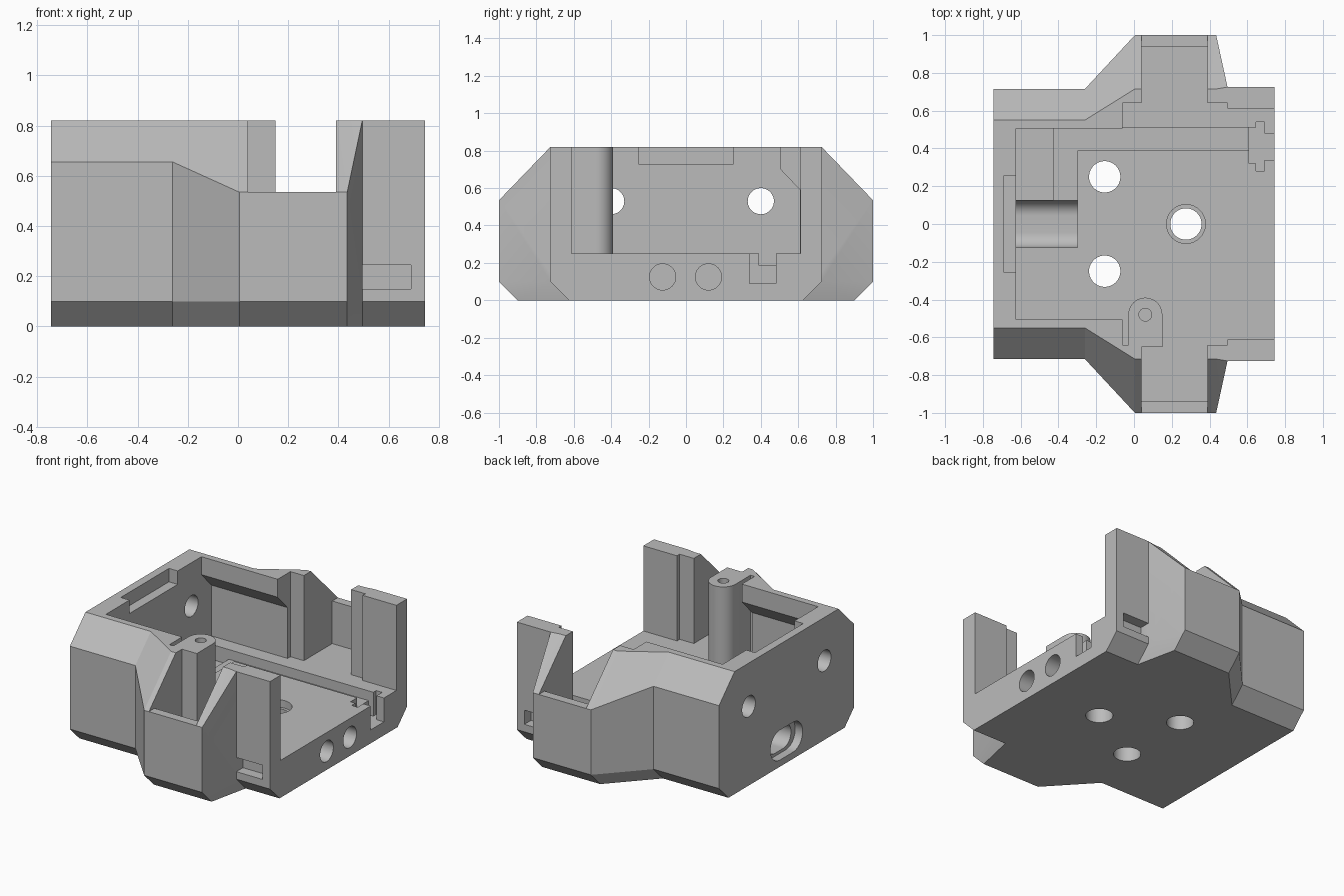
import bpy, bmesh, math
from mathutils import Vector

if "Cube" in bpy.data.objects:
    bpy.data.objects.remove(bpy.data.objects["Cube"], do_unlink=True)

grey = bpy.data.materials.new("plain grey")
grey.use_nodes = True
colour = (0.5, 0.5, 0.5, 1)
grey.diffuse_color = colour
grey.node_tree.nodes["Principled BSDF"].inputs["Base Color"].default_value = colour


def finish(name, bm):
    bmesh.ops.recalc_face_normals(bm, faces=bm.faces)
    mesh = bpy.data.meshes.new(name)
    bm.to_mesh(mesh)
    bm.free()
    mesh.materials.append(grey)
    obj = bpy.data.objects.new(name, mesh)
    bpy.context.collection.objects.link(obj)
    return obj


def prism(name, outline, axis, low, high):
    """Extrude a 2D outline along x (outline is y,z) or z (outline is x,y)."""
    bm = bmesh.new()
    place = (lambda a, b: (low, a, b)) if axis == "x" else (lambda a, b: (a, b, low))
    face = bm.faces.new([bm.verts.new(place(a, b)) for a, b in outline])
    out = bmesh.ops.extrude_face_region(bm, geom=[face])
    step = Vector((high - low, 0, 0)) if axis == "x" else Vector((0, 0, high - low))
    bmesh.ops.translate(bm, vec=step, verts=[g for g in out["geom"] if isinstance(g, bmesh.types.BMVert)])
    return finish(name, bm)


def box(name, x, y, z):
    return prism(name, [(x[0], y[0]), (x[1], y[0]), (x[1], y[1]), (x[0], y[1])], "z", *z)


def arc(cx, cy, r, start, end, n=24):
    return [(cx + r * math.cos(math.radians(start + (end - start) * i / n)),
             cy + r * math.sin(math.radians(start + (end - start) * i / n))) for i in range(n + 1)]


def rod(name, a, b, r, axis, low, high):
    return prism(name, arc(a, b, r, 0, 360, 40)[:-1], axis, low, high)


def slot(name, half, z, r, low, high):
    ends = arc(half - r, z, r, -90, 90) + arc(r - half, z, r, 90, 270)
    return prism(name, ends, "x", low, high)


def boolean(target, tool, operation="DIFFERENCE"):
    mod = target.modifiers.new("cut", "BOOLEAN")
    mod.operation, mod.solver, mod.object = operation, "EXACT", tool
    bpy.context.view_layer.objects.active = target
    bpy.ops.object.modifier_apply(modifier=mod.name)
    bpy.data.objects.remove(tool, do_unlink=True)


# Outer shell: x, half width, shoulder height, half width at the top
TOP = 0.82
sections = [(-0.745, 0.715, 0.655, 0.55), (-0.26, 0.715, 0.655, 0.55),
            (0.005, 1.0, 0.535, 0.715), (0.435, 1.0, 0.535, 0.715),
            (0.495, 0.725, TOP, 0.725), (0.745, 0.725, TOP, 0.725)]
bm = bmesh.new()
rings = []
for x, w, shoulder, top in sections:
    half = [(w - 0.1, 0), (w, 0.1), (w, shoulder), (top, TOP)]
    loop = half + [(-y, z) for y, z in reversed(half)]
    rings.append([bm.verts.new((x, y, z)) for y, z in loop])
for a, b in zip(rings, rings[1:]):
    for i in range(8):
        j = (i + 1) % 8
        bm.faces.new((a[i], a[j], b[j], b[i]))
bm.faces.new(rings[0])
bm.faces.new(rings[-1])
bmesh.ops.remove_doubles(bm, verts=bm.verts, dist=0.0001)
bmesh.ops.triangulate(bm, faces=[f for f in bm.faces if len(f.verts) == 4])
shell = finish("housing_shell", bm)

# Main cavity with overhanging lips, then the open end and the side notches
FLOOR = 0.25
lip = [(0.61, FLOOR), (0.61, 0.59), (0.505, 0.70), (0.505, 0.9)]
boolean(shell, prism("cavity", lip + [(-y, z) for y, z in reversed(lip)], "x", -0.625, -0.05))
for x, y in [((-0.06, 0.495), 0.64), ((0.48, 0.9), 0.612), ((0.04, 0.39), 0.94)]:
    boolean(shell, box("opening", x, (-y, y), (FLOOR, 0.9)))
boolean(shell, box("side_gap", (0.04, 0.39), (-1.1, 1.1), (0.535, 0.9)))
boolean(shell, box("wall_recess", (-0.69, -0.6), (-0.255, 0.255), (0.73, 0.9)))

# Cable channel and stepped connector pocket in the floor
for x, y, z in [((-0.625, -0.425), (0.0, 0.51), 0.15), ((-0.43, -0.3), (0.0, 0.51), 0.185),
                ((-0.31, 0.62), (0.39, 0.51), 0.185), ((0.61, 0.65), (0.32, 0.51), 0.09),
                ((0.645, 0.69), (0.28, 0.54), 0.09), ((0.68, 0.9), (0.34, 0.48), 0.09)]:
    boolean(shell, box("channel", x, y, (z, 0.3)))

# Port: rounded opening in the end wall leading to a rounded trough
boolean(shell, slot("port_mouth", 0.17, 0.145, 0.1, -0.9, -0.69))
boolean(shell, slot("port_trough", 0.125, 0.145, 0.08, -0.8, -0.3))
boolean(shell, box("trough_top", (-0.625, -0.3), (-0.125, 0.125), (0.145, 0.3)))

# Corner post with a rounded inner side
post = prism("screw_post", arc(0.06, -0.48, 0.09, 0, 180) + [(-0.03, -0.65), (0.15, -0.65)], "z", 0.2, TOP)
boolean(shell, post, "UNION")
boolean(shell, rod("screw_hole", 0.06, -0.48, 0.034, "z", 0.5, 0.9))

# Round holes through the floor and the end walls
for x, y in [(-0.155, 0.25), (-0.155, -0.25), (0.275, 0)]:
    boolean(shell, rod("floor_hole", x, y, 0.083, "z", -0.1, 0.4))
boolean(shell, rod("counterbore", 0.275, 0, 0.103, "z", 0.2, 0.4))
for y in (-0.4, 0.4):
    boolean(shell, rod("wall_hole", y, 0.53, 0.07, "x", -0.9, -0.5))
for y in (-0.125, 0.12):
    boolean(shell, rod("end_hole", y, 0.125, 0.07, "x", 0.42, 0.9))

# Latch slots on the outer sides of the end posts
for y in ((-0.9, -0.655), (0.655, 0.9)):
    boolean(shell, box("latch_slot", (0.495, 0.69), y, (0.15, 0.245)))

bpy.ops.object.select_all(action="DESELECT")
shell.select_set(True)
bpy.context.view_layer.objects.active = shell
bpy.ops.object.shade_smooth_by_angle(angle=math.radians(15))
